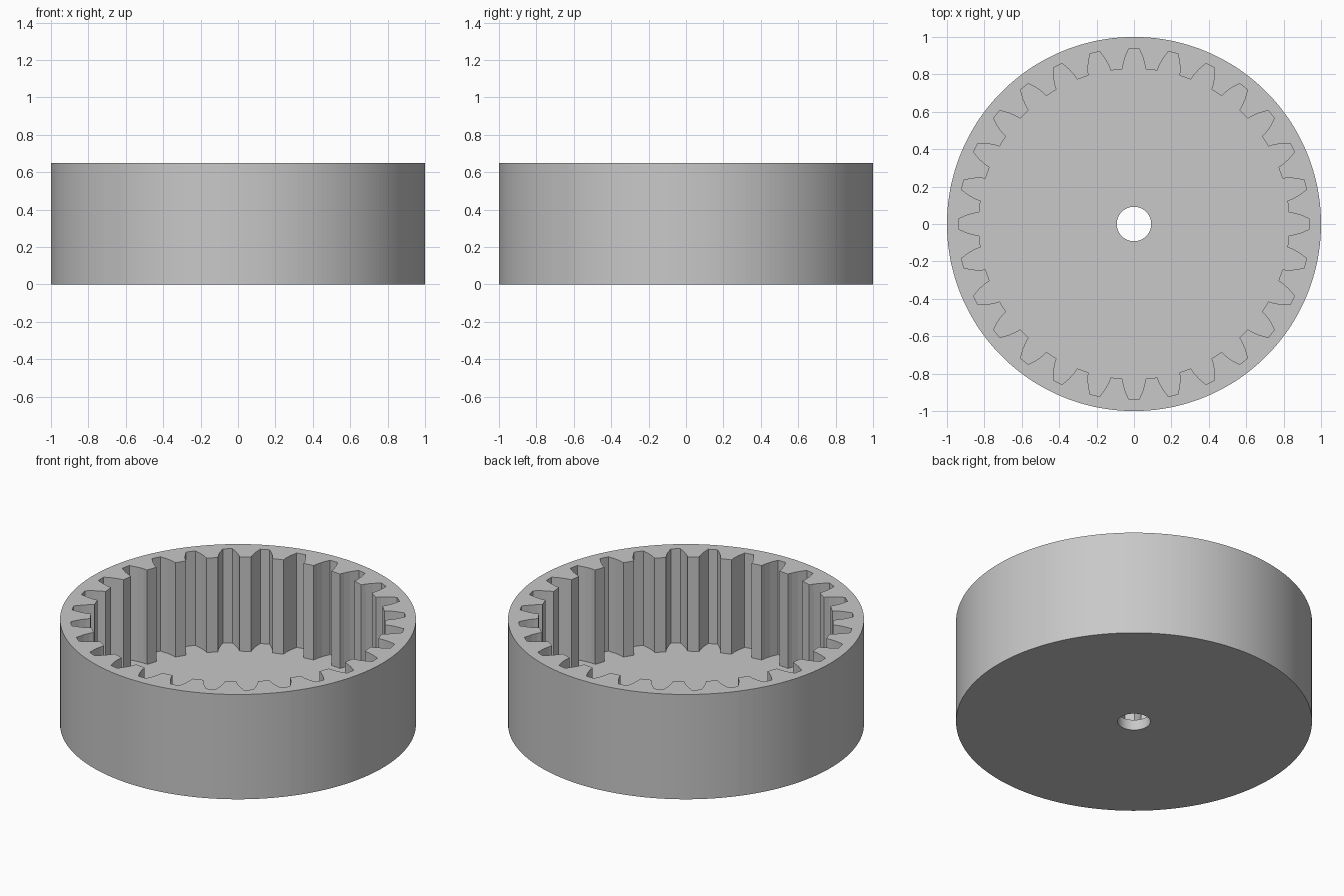
import bpy
import bmesh
import math

if "Cube" in bpy.data.objects:
    bpy.data.objects.remove(bpy.data.objects["Cube"])

TEETH = 28
HEIGHT, FLOOR = 0.65, 0.065
R_OUT, R_HOLE, R_BASE = 1.0, 0.092, 0.827
PITCH = 2 * math.pi / TEETH

# One tooth space: involute flanks, mirrored about the centre line of the space
radii = [0.83, 0.857, 0.893, 0.94]


def half_angle(r):
    a = math.acos(R_BASE / r)
    return math.radians(4.2) - (math.tan(a) - a)


flank = [(r, half_angle(r)) for r in radii]
space = [(r, -a) for r, a in flank] + [(r, a) for r, a in reversed(flank)]
gear = [(r, a + i * PITCH) for i in range(TEETH) for r, a in space]
COUNT = len(gear)


def circle(radius):
    step = 2 * math.pi / COUNT
    return [(radius, (i - 3.5) * step) for i in range(COUNT)]


# Closed cross-section: outer wall, rim, toothed wall, floor, centre hole, underside
sections = [(circle(R_OUT), 0), (circle(R_OUT), HEIGHT), (gear, HEIGHT),
            (gear, FLOOR), (circle(R_HOLE), FLOOR), (circle(R_HOLE), 0)]

bm = bmesh.new()
loops = [[bm.verts.new((r * math.cos(a), r * math.sin(a), z)) for r, a in pts]
         for pts, z in sections]
for k, low in enumerate(loops):
    high = loops[(k + 1) % len(loops)]
    for i in range(COUNT):
        j = (i + 1) % COUNT
        bm.faces.new((low[i], low[j], high[j], high[i]))
bmesh.ops.recalc_face_normals(bm, faces=bm.faces)

mesh = bpy.data.meshes.new("internal_gear_cup")
bm.to_mesh(mesh)
bm.free()
cup = bpy.data.objects.new("internal_gear_cup", mesh)
bpy.context.collection.objects.link(cup)

# Plain grey
grey = bpy.data.materials.new("grey")
grey.diffuse_color = (0.58, 0.58, 0.58, 1)
grey.use_nodes = True
grey.node_tree.nodes["Principled BSDF"].inputs["Base Color"].default_value = grey.diffuse_color
mesh.materials.append(grey)
